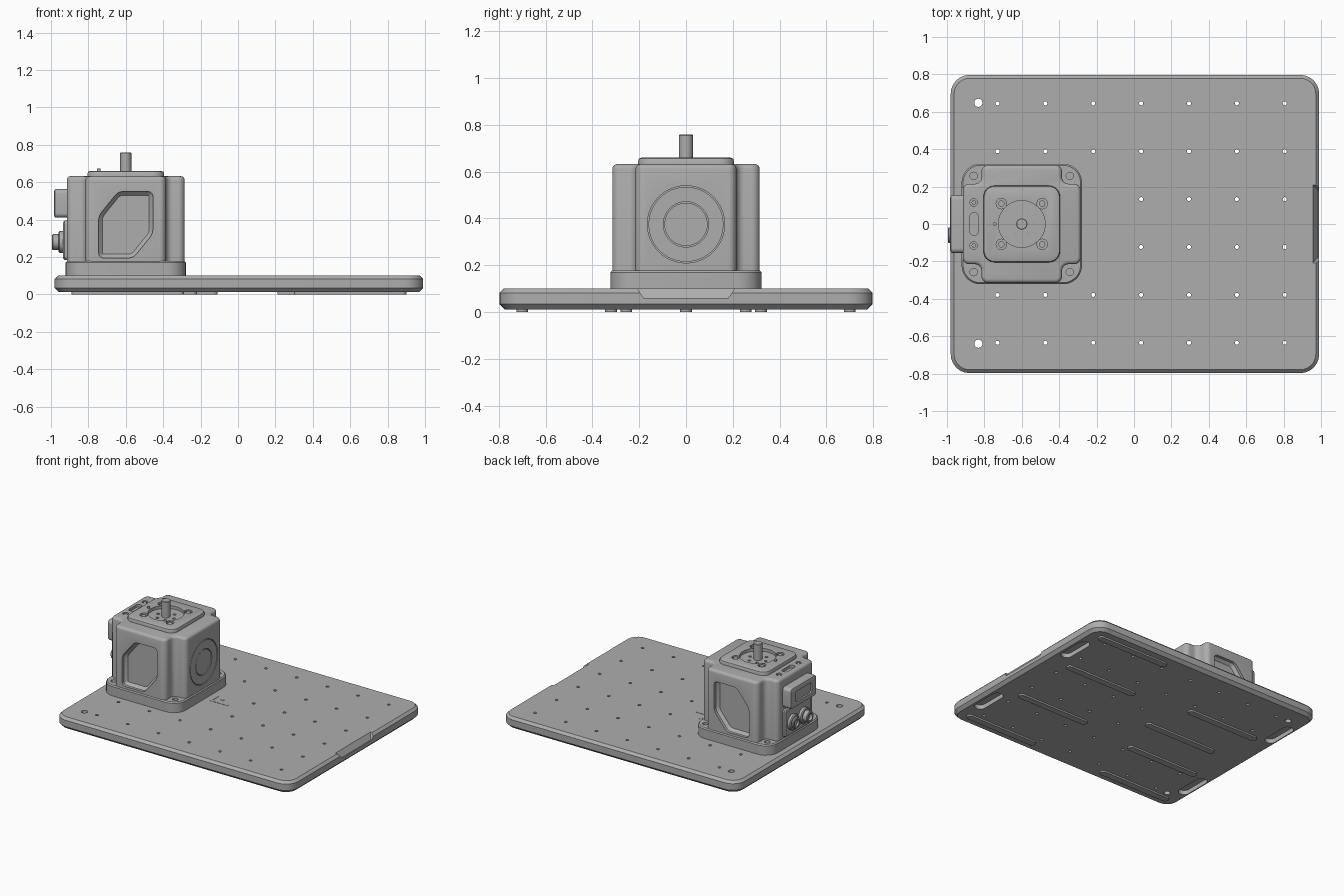
import bpy, bmesh, math
from mathutils import Vector

if "Cube" in bpy.data.objects:
    bpy.data.objects.remove(bpy.data.objects["Cube"])

metal = bpy.data.materials.new("Machined grey")
metal.use_nodes = True
GREY = (0.42, 0.42, 0.42, 1)
metal.diffuse_color = GREY
metal.node_tree.nodes["Principled BSDF"].inputs["Base Color"].default_value = GREY

CX = -0.6  # housing centre in x


def fillet(pts, r, steps=6):
    """Round every corner of an outline with a circular arc."""
    out = []
    for i, p in enumerate(pts):
        p, a, b = Vector(p), Vector(pts[i - 1]), Vector(pts[(i + 1) % len(pts)])
        u, v = (a - p).normalized(), (b - p).normalized()
        w = math.sqrt((1 - u.dot(v)) / 2)
        for k in range(steps + 1):
            t = k / steps
            c = ((1 - t) ** 2, 2 * w * t * (1 - t), t * t)
            out.append(((p + u * r) * c[0] + p * c[1] + (p + v * r) * c[2]) / sum(c))
    return out


def rect(x, y, hx, hy):
    return [(x - hx, y - hy), (x + hx, y - hy), (x + hx, y + hy), (x - hx, y + hy)]


def circle(x, y, r, n=32):
    return [(x + r * math.cos(math.tau * i / n), y + r * math.sin(math.tau * i / n)) for i in range(n)]


def prism(name, pts, lo, hi, axis="z", end=0, start=0, segs=1):
    """Extrude an outline from lo to hi along an axis, bevelling either rim."""
    place = {"z": lambda a, b, c: (a, b, c),
             "y": lambda a, b, c: (a, c, b),
             "x": lambda a, b, c: (c, a, b)}[axis]
    bm = bmesh.new()
    rings = [[bm.verts.new(place(p[0], p[1], c)) for p in pts] for c in (lo, hi)]
    n = len(pts)
    caps = [bm.faces.new(r) for r in rings]
    for i in range(n):
        j = (i + 1) % n
        bm.faces.new((rings[0][i], rings[0][j], rings[1][j], rings[1][i]))
    bmesh.ops.recalc_face_normals(bm, faces=bm.faces)
    rims = [list(f.edges) for f in caps]
    for edges, size in zip(rims, (start, end)):
        if size:
            bmesh.ops.bevel(bm, geom=edges, offset=size, segments=segs, profile=0.5,
                            affect="EDGES", clamp_overlap=False)
    bmesh.ops.recalc_face_normals(bm, faces=bm.faces)
    mesh = bpy.data.meshes.new(name)
    bm.to_mesh(mesh)
    bm.free()
    mesh.materials.append(metal)
    ob = bpy.data.objects.new(name, mesh)
    bpy.context.collection.objects.link(ob)
    return ob


def cut(target, cutters):
    """Subtract a set of separate cutters, then discard them."""
    bpy.ops.object.select_all(action="DESELECT")
    for c in cutters:
        c.select_set(True)
    tool = cutters[0]
    bpy.context.view_layer.objects.active = tool
    if len(cutters) > 1:
        bpy.ops.object.join()
    mod = target.modifiers.new("cut", "BOOLEAN")
    mod.operation, mod.solver, mod.object = "DIFFERENCE", "EXACT", tool
    bpy.context.view_layer.objects.active = target
    bpy.ops.object.modifier_apply(modifier=mod.name)
    bpy.data.objects.remove(tool)


# Base plate with bolt grid, edge notch and underside pockets
TOP, BOTTOM = 0.1, 0.012
plate = prism("base_plate", fillet(rect(0.005, 0, 0.985, 0.797), 0.1), BOTTOM, TOP, end=0.018, start=0.022)
tools = []
for i in range(7):
    for j in range(6):
        if i < 3 and j in (2, 3):
            continue
        x, y = -0.73 + 0.256 * i, -0.635 + 0.256 * j
        tools.append(prism("hole", circle(x, y, 0.011, 12), -0.1, 0.2))
for y in (-0.64, 0.648):
    tools.append(prism("hole", circle(-0.832, y, 0.022, 20), -0.1, 0.2))
for x in (-0.91, 0.91):
    for y in (-0.46, 0.46):
        tools.append(prism("pocket", fillet(rect(x, y, 0.04, 0.13), 0.038), -0.1, 0.045))
cut(plate, tools)
notch = prism("notch", [(-0.18, 0.06), (0.18, 0.06), (0.215, 0.11), (-0.215, 0.11)], 0.95, 1.1, "x")
for v in notch.data.vertices:  # lean the inner wall of the notch outward
    if v.co.x < 1 and v.co.z < 0.08:
        v.co.x = 0.983
cut(plate, [notch])

# Raised strips on the underside
for x, y in ((0.3, 0.7), (0.21, 0.255), (0.21, -0.255), (0.3, -0.7),
             (-0.82, 0.32), (-0.71, 0), (-0.82, -0.32), (-0.89, -0.7)):
    prism("underside_strip", fillet(rect(x + 0.3, y, 0.3, 0.025), 0.024), 0, BOTTOM + 0.002)

# Axis marks on the plate
prism("axis_mark_x", rect(-0.16, 0.002, 0.075, 0.006), TOP, TOP + 0.002)
prism("axis_mark_y", rect(-0.225, 0.05, 0.005, 0.04), TOP, TOP + 0.002)
prism("axis_mark_dot", circle(-0.17, 0.065, 0.02, 6), TOP, TOP + 0.002)

# Housing foot with corner bolt holes
foot = prism("housing_foot", fillet(rect(CX, 0, 0.322, 0.322), 0.1), TOP, 0.178, end=0.008)
cut(foot, [prism("hole", circle(CX + sx * 0.257, sy * 0.257, 0.02, 16), 0.11, 0.3)
           for sx in (-1, 1) for sy in (-1, 1)])

# Cross-shaped housing
A, B = 0.315, 0.215
cross = [(-A, -B), (-B, -B), (-B, -A), (B, -A), (B, -B), (A, -B),
         (A, B), (B, B), (B, A), (-B, A), (-B, B), (-A, B)]
housing = prism("housing", fillet([(CX + x, y) for x, y in cross], 0.035), 0.15, 0.632, end=0.02, segs=3)
window = fillet([(-0.745, 0.195), (-0.56, 0.195), (-0.455, 0.325), (-0.455, 0.55),
                 (-0.64, 0.55), (-0.745, 0.42)], 0.025, 3)
tools = [prism("window", window, -0.5, -0.275, "y", end=0.02),
         prism("window", window, 0.275, 0.5, "y", start=0.02),
         prism("ring", circle(0, 0.375, 0.165, 48), -0.297, -0.2, "x"),
         prism("slot", fillet(rect(-0.855, 0, 0.022, 0.06), 0.02), 0.612, 0.7)]
for y in (-0.115, 0.115):
    tools.append(prism("hole", circle(-0.857, y, 0.02, 16), 0.615, 0.7))
cut(housing, tools)
prism("side_cover_ring", circle(0, 0.375, 0.16, 48), -0.31, -0.286, "x")
cover = bpy.data.objects["side_cover_ring"]
cut(cover, [prism("centre", circle(0, 0.375, 0.097, 40), -0.3, -0.2, "x")])
prism("side_cover_disc", circle(0, 0.375, 0.092, 40), -0.305, -0.288, "x")
for y in (-0.115, 0.115):
    prism("top_screw", circle(-0.857, y, 0.011, 12), 0.61, 0.628)

# Raised top deck with round well, flange holes and corner screws
deck = prism("top_deck", fillet(rect(CX, 0, 0.205, 0.205), 0.06), 0.62, 0.66, end=0.014, segs=2)
tools = [prism("well", circle(CX, 0, 0.125, 40), 0.637, 0.8)]
tools += [prism("bolt_well", circle(CX + sx * 0.109, sy * 0.109, 0.028, 20), 0.645, 0.8)
          for sx in (-1, 1) for sy in (-1, 1)]
for tool in tools:
    cut(deck, [tool])
cut(deck, [prism("hole", circle(x, y, 0.011, 12), 0.625, 0.7)
           for x, y in circle(CX, 0, 0.065, 6)])
for sx in (-1, 1):
    for sy in (-1, 1):
        prism("corner_screw", circle(CX + sx * 0.109, sy * 0.109, 0.017, 12), 0.63, 0.655)
prism("locating_pin", circle(-0.745, 0, 0.01, 12), 0.65, 0.672)
prism("output_shaft", circle(CX, 0, 0.03, 24), 0.62, 0.758, end=0.003)

# Rear connector panel, cable block and round sockets
prism("connector_panel", fillet(rect(0, 0.29, 0.155, 0.105), 0.02), -0.935, -0.9, "x", start=0.008)
block = prism("cable_block", fillet(rect(0, 0.487, 0.155, 0.077), 0.025), -0.983, -0.9, "x", start=0.012, segs=2)
cut(block, [prism("port", fillet(rect(0, 0.487, 0.095, 0.04), 0.015), -1.1, -0.97, "x")])
for y, reach in ((0.07, -0.975), (-0.06, -0.995)):
    prism("socket_collar", circle(y, 0.28, 0.058, 28), -0.96, -0.9, "x", start=0.006)
    socket = prism("round_socket", circle(y, 0.28, 0.042, 28), reach, -0.92, "x", start=0.005)
    cut(socket, [prism("bore", circle(y, 0.28, 0.026, 20), -1.1, reach + 0.02, "x")])

# Smooth curved walls, keep machined edges crisp
bpy.ops.object.select_all(action="DESELECT")
for ob in bpy.context.collection.objects:
    if ob.type == "MESH":
        ob.select_set(True)
        bpy.context.view_layer.objects.active = ob
bpy.ops.object.shade_smooth_by_angle(angle=math.radians(32))
